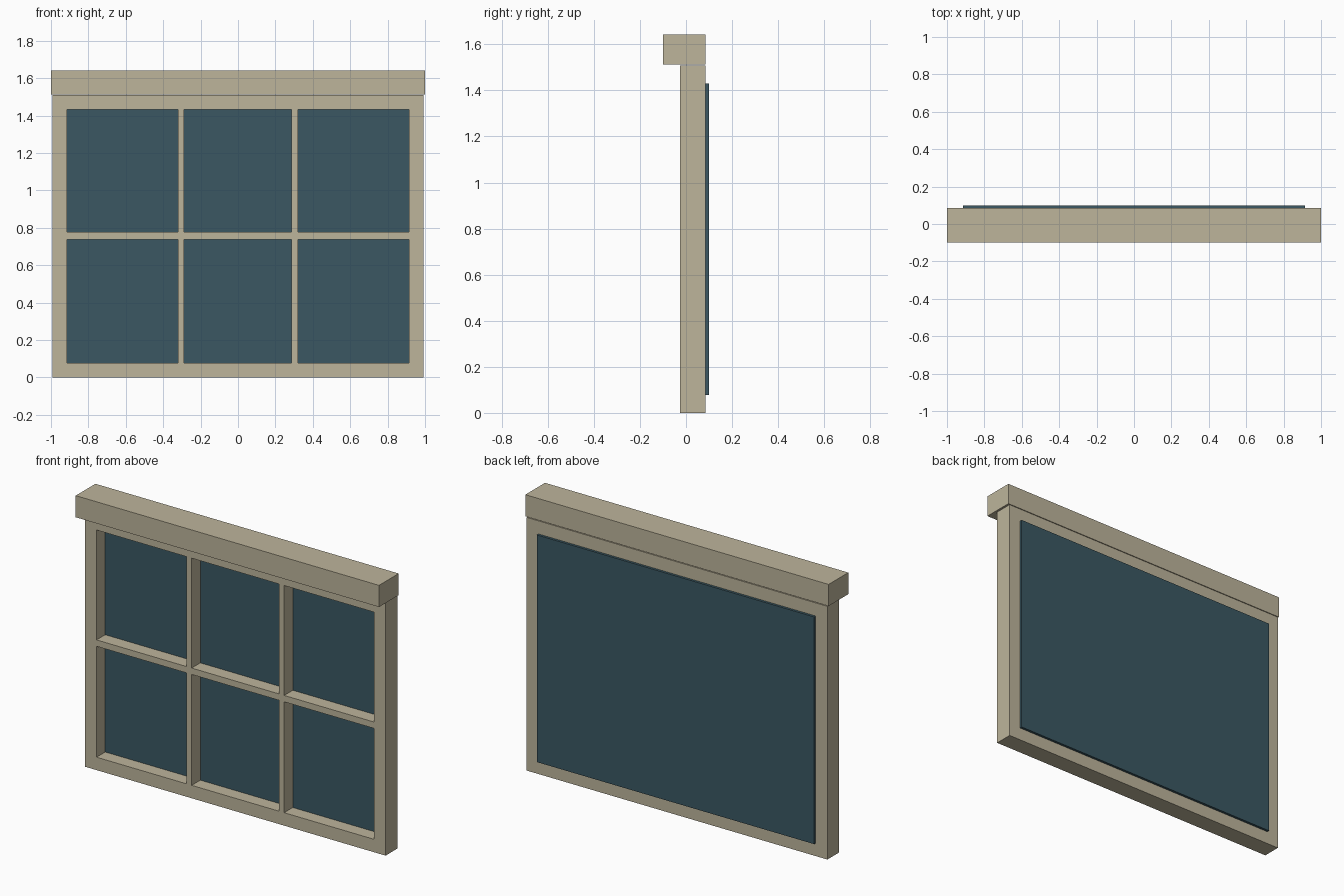
import bpy, bmesh

if "Cube" in bpy.data.objects:
    bpy.data.objects.remove(bpy.data.objects["Cube"])


def material(name, rgb):
    m = bpy.data.materials.new(name)
    m.diffuse_color = (*rgb, 1)
    m.use_nodes = True
    m.node_tree.nodes["Principled BSDF"].inputs["Base Color"].default_value = m.diffuse_color
    return m


wood = material("beige_frame", (0.51, 0.46, 0.33))
glass = material("dark_teal_glass", (0.043, 0.097, 0.124))


def finish(bm, name, mat):
    bmesh.ops.recalc_face_normals(bm, faces=bm.faces)
    mesh = bpy.data.meshes.new(name)
    bm.to_mesh(mesh)
    bm.free()
    mesh.materials.append(mat)
    obj = bpy.data.objects.new(name, mesh)
    bpy.context.collection.objects.link(obj)
    return obj


def box(name, mat, lo, hi):
    bm = bmesh.new()
    bmesh.ops.create_cube(bm, size=1)
    for v in bm.verts:
        for i in range(3):
            v.co[i] = hi[i] if v.co[i] > 0 else lo[i]
    return finish(bm, name, mat)


# Window frame with glazing bars: a grid with the pane cells left open
xs = [-0.992, -0.915, -0.322, -0.288, 0.287, 0.322, 0.914, 0.991]
zs = [0, 0.077, 0.738, 0.776, 1.431, 1.509]
front, back = -0.025, 0.085
bm = bmesh.new()
grid = [[bm.verts.new((x, front, z)) for z in zs] for x in xs]
for i in range(len(xs) - 1):
    for j in range(len(zs) - 1):
        if not (i % 2 and j % 2):
            bm.faces.new((grid[i][j], grid[i + 1][j],
                          grid[i + 1][j + 1], grid[i][j + 1]))
ext = bmesh.ops.extrude_face_region(bm, geom=bm.faces[:], use_keep_orig=True)
for v in ext["geom"]:
    if isinstance(v, bmesh.types.BMVert):
        v.co.y = back
finish(bm, "window_frame", wood)

# Projecting head board on top
box("head_board", wood, (-1, -0.1, 1.513), (1, 0.085, 1.642))

# Single thick glass sheet let into the back of the frame
box("glass_sheet", glass, (-0.915, 0.056, 0.077), (0.914, 0.1, 1.431))
